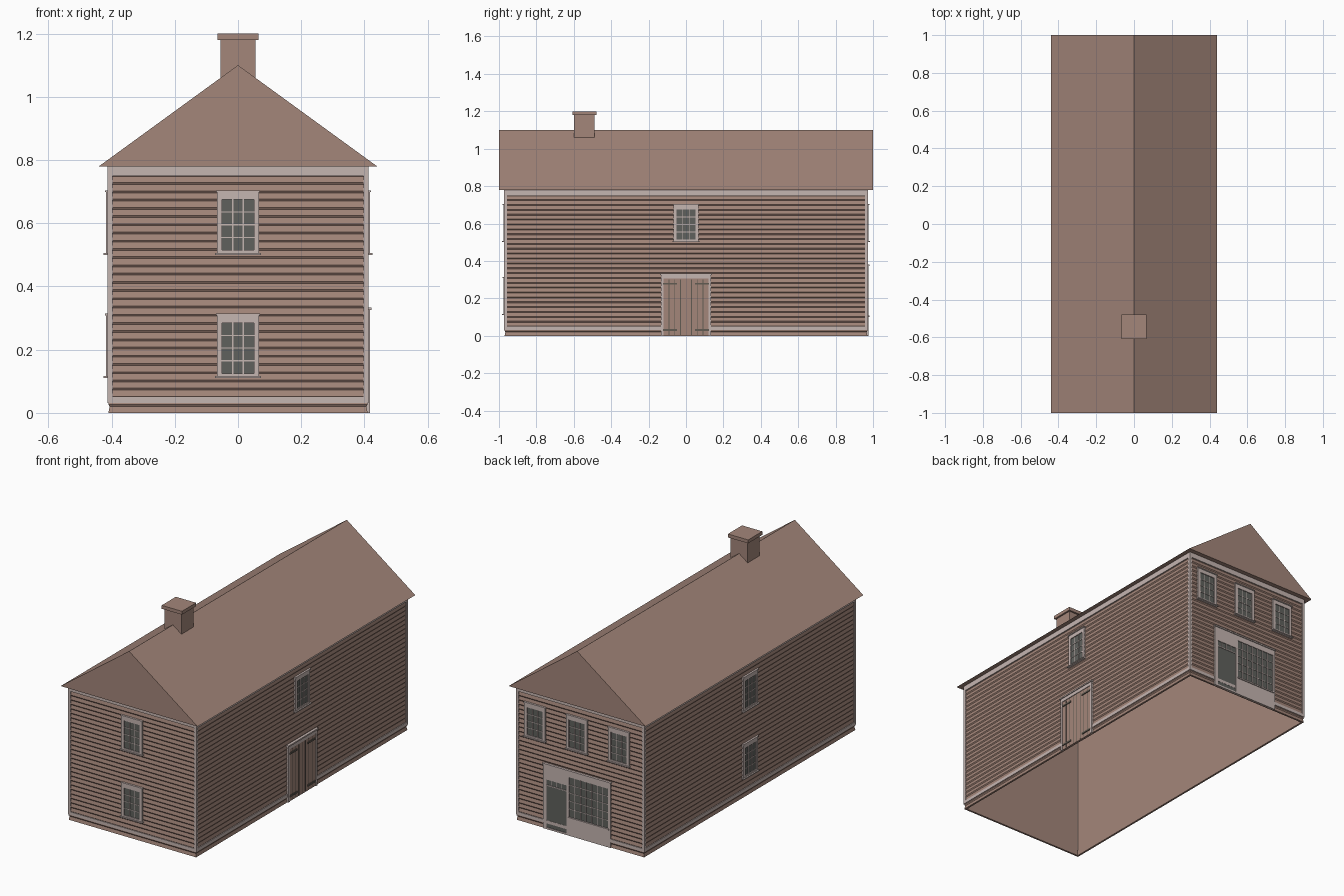
import bpy, bmesh
from math import pi
from mathutils import Matrix, Vector

old = bpy.data.objects.get("Cube")
if old:
    bpy.data.objects.remove(old)


def material(name, rgb):
    m = bpy.data.materials.new(name)
    m.use_nodes = True
    m.diffuse_color = (*rgb, 1)
    m.node_tree.nodes["Principled BSDF"].inputs["Base Color"].default_value = (*rgb, 1)
    return m


BROWN = material("clay_brown", (0.37, 0.24, 0.195))
TRIM = material("pale_trim", (0.56, 0.465, 0.44))
GLASS = material("dark_glass", (0.115, 0.12, 0.11))
IRON = material("dark_iron", (0.12, 0.105, 0.085))

HALF_X, HALF_Y, EAVE = 0.405, 0.965, 0.78


def finish(name, bm, mat):
    bmesh.ops.recalc_face_normals(bm, faces=bm.faces)
    mesh = bpy.data.meshes.new(name)
    bm.to_mesh(mesh)
    bm.free()
    mesh.materials.append(mat)
    obj = bpy.data.objects.new(name, mesh)
    bpy.context.collection.objects.link(obj)
    return obj


def add_box(bm, x0, x1, y0, y1, z0, z1):
    size = Matrix.Diagonal((x1 - x0, y1 - y0, z1 - z0, 1))
    mid = Vector((x0 + x1, y0 + y1, z0 + z1)) / 2
    bmesh.ops.create_cube(bm, size=1, matrix=Matrix.Translation(mid) @ size)


def boxes(name, mat, items):
    bm = bmesh.new()
    for b in items:
        add_box(bm, *b)
    return finish(name, bm, mat)


def ring_loft(name, mat, profile):
    """Sweep a profile of (outward offset, height) round the house walls."""
    bm = bmesh.new()
    rings = []
    for off, z in profile:
        x, y = HALF_X + off, HALF_Y + off
        rings.append([bm.verts.new((sx * x, sy * y, z))
                      for sx, sy in ((-1, -1), (1, -1), (1, 1), (-1, 1))])
    for a, b in zip(rings, rings[1:]):
        for i in range(4):
            j = (i + 1) % 4
            bm.faces.new((a[i], a[j], b[j], b[i]))
    return finish(name, bm, mat)


# Each wall: turn about z and distance from the centre
SIDES = {"front": (0, HALF_Y), "right": (pi / 2, HALF_X),
         "back": (pi, HALF_Y), "left": (-pi / 2, HALF_X)}


def on_wall(name, mat, side, items):
    """Boxes given as (u0, u1, z0, z1, thickness) on one wall."""
    turn, dist = SIDES[side]
    obj = boxes(name, mat, [(u0, u1, -dist - d, -dist, z0, z1)
                            for u0, u1, z0, z1, d in items])
    obj.data.transform(Matrix.Rotation(turn, 4, "Z"))
    return obj


def bars(u0, u1, z0, z1, cols, rows, d=0.009, w=0.0018):
    """Glazing bars for a grid of panes."""
    out = []
    for i in range(1, cols):
        u = u0 + (u1 - u0) * i / cols
        out.append((u - w, u + w, z0, z1, d))
    for i in range(1, rows):
        z = z0 + (z1 - z0) * i / rows
        out.append((u0, u1, z - w, z + w, d))
    return out


def window(label, side, u, z):
    on_wall(label + "_glass", GLASS, side, [(u - .052, u + .052, z + .013, z + .177, .007)])
    frame = [(u - .067, u - .05, z, z + .2, .012), (u + .05, u + .067, z, z + .2, .012),
             (u - .05, u + .05, z + .175, z + .2, .012),
             (u - .05, u + .05, z, z + .015, .012),
             (u - .072, u + .072, z, z + .006, .02),
             (u - .07, u + .07, z + .198, z + .204, .016)]
    on_wall(label + "_frame", TRIM, side, frame + bars(u - .05, u + .05, z + .015, z + .175, 3, 4))


# Clapboard walls with a plain inner lining, open underneath
COUNT = 30
step = EAVE / COUNT
profile = [(-.006, EAVE), (-.006, 0)]
for i in range(COUNT):
    profile += [(.005, i * step), (.001, (i + 1) * step - .006)]
profile.append((0, EAVE))
ring_loft("clapboard_walls", BROWN, profile)

# Trim boards
ring_loft("frieze_board", TRIM, [(0, .75), (.008, .75), (.008, EAVE)])
ring_loft("base_board", TRIM, [(0, .032), (.008, .032), (.008, .05), (0, .05)])
T = .008
corners = []
for sx in (-1, 1):
    for sy in (-1, 1):
        xs = sorted((sx * (HALF_X - .008), sx * (HALF_X + T)))
        ys = sorted((sy * (HALF_Y - .008), sy * (HALF_Y + T)))
        corners.append((*xs, *ys, .032, EAVE))
boxes("corner_boards", TRIM, corners)

# Gabled roof prism
bm = bmesh.new()
ends = [[bm.verts.new((x, y, z)) for x, z in ((-.44, EAVE), (.44, EAVE), (0, 1.1))]
        for y in (-1, 1)]
for e in ends:
    bm.faces.new(e)
for i in range(3):
    j = (i + 1) % 3
    bm.faces.new((ends[0][i], ends[0][j], ends[1][j], ends[1][i]))
finish("roof", bm, BROWN)

# Chimney
boxes("chimney", BROWN, [(-.055, .055, -.598, -.488, 1.03, 1.18),
                         (-.065, .065, -.608, -.478, 1.18, 1.2)])

# Windows
for side in ("front", "left"):
    window(side + "_upper_window", side, 0, .5)
    window(side + "_lower_window", side, 0, .11)
window("right_upper_window", "right", 0, .5)
for n, u in enumerate((-.29, -.02, .25)):
    window(f"back_upper_window_{n + 1}", "back", u, .5)

# Plank double door on the right wall
on_wall("barn_door", BROWN, "right", [(-.12, .12, 0, .305, .008)])
on_wall("barn_door_frame", TRIM, "right",
        [(-.133, -.12, 0, .31, .012), (.12, .133, 0, .31, .012),
         (-.133, .133, .305, .325, .012), (-.138, .138, .325, .333, .017)])
iron = []
for s in (-1, 1):
    for u in (.03, .06, .092):
        iron.append((s * u - .0025, s * u + .0025, .005, .3, .0085))
    for z in (.03, .278):
        a, b = sorted((s * .048, s * .122))
        iron.append((a, b, z - .005, z + .005, .0125))
iron.append((-.0012, .0012, 0, .305, .0085))
on_wall("barn_door_hinges_and_gaps", IRON, "right", iron)

# Shop front on the back wall
on_wall("shop_glass", GLASS, "back",
        [(-.215, -.085, .008, .29, .007), (-.07, .185, .105, .342, .007)])
on_wall("shop_frame", TRIM, "back",
        [(-.235, -.215, 0, .372, .011), (-.085, -.07, 0, .372, .011),
         (.182, .197, 0, .372, .011), (-.215, -.085, .288, .372, .011),
         (-.07, .182, .34, .372, .011), (-.07, .182, 0, .108, .011),
         (-.072, .187, .1, .108, .016), (-.238, .2, .372, .38, .016),
         (-.215, -.085, 0, .01, .011), (-.215, -.085, .252, .257, .01)]
        + bars(-.215, -.085, .257, .288, 4, 1)
        + bars(-.07, .182, .108, .34, 7, 5))
